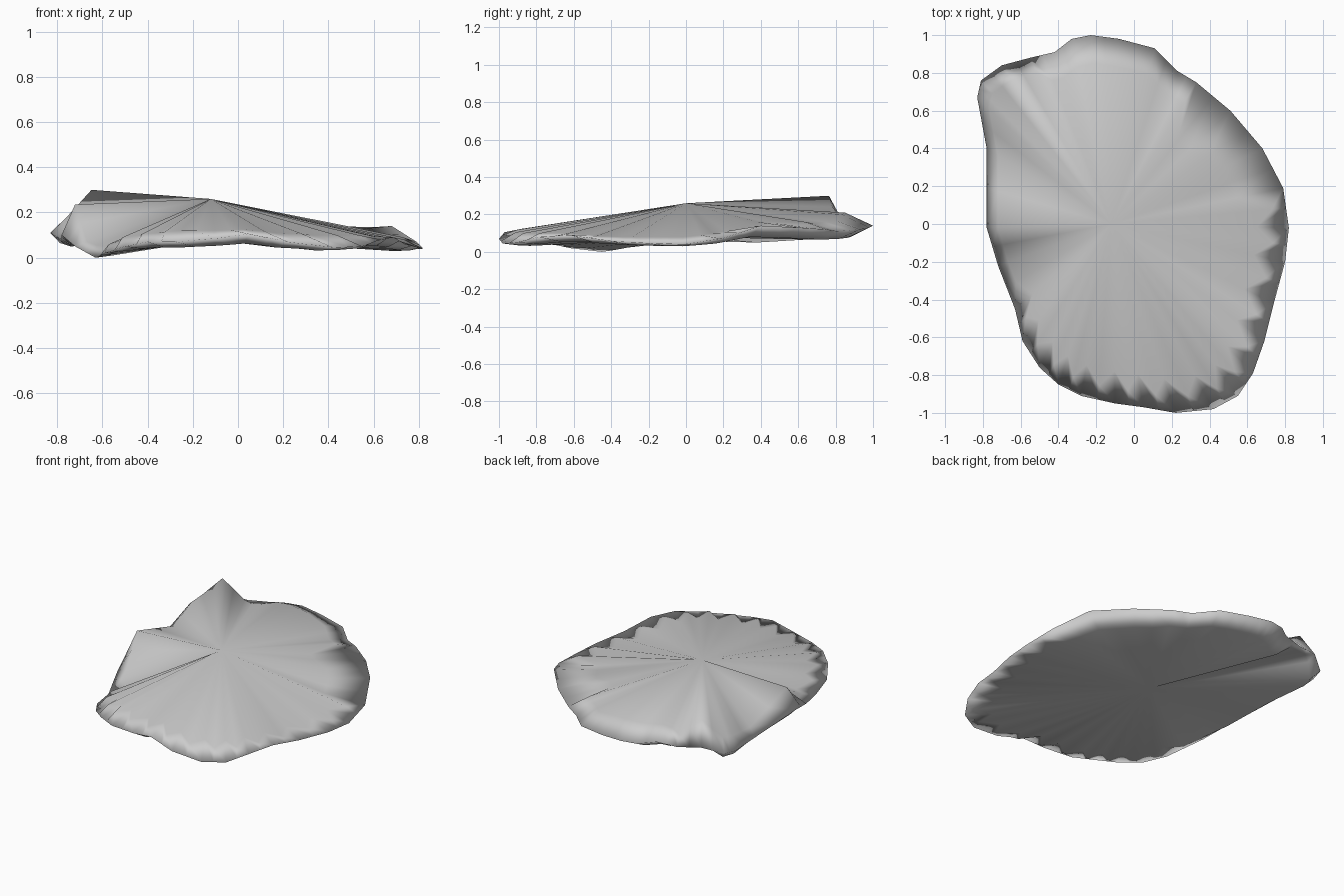
import bpy, bmesh
from mathutils import Vector

cube = bpy.data.objects.get("Cube")
if cube:
    bpy.data.objects.remove(cube, do_unlink=True)

# Material
stone = bpy.data.materials.new("stone_grey")
stone.use_nodes = True
grey = (0.6, 0.6, 0.6, 1)
stone.diffuse_color = grey
stone.node_tree.nodes["Principled BSDF"].inputs["Base Color"].default_value = grey

# Rim stations, counter-clockwise: x, y, rim height, upper ring height
RIM = [
    (.82, -.02, .04, .08), (.79, .19, .07, .1), (.68, .40, .14, .12),
    (.51, .60, .13, .16), (.33, .75, .12, .16), (.23, .81, .11, .15),
    (.11, .93, .12, .17), (-.08, .98, .13, .2), (-.23, 1, .14, .21),
    (-.33, .98, .14, .21), (-.42, .91, .15, .2), (-.55, .88, .14, .18),
    (-.70, .84, .16, .3), (-.81, .76, .12, .19), (-.83, .67, .11, .17),
    (-.78, .40, .08, .12), (-.78, -.02, .1, .235), (-.72, -.22, .05, .07),
    (-.63, -.45, 0, .04), (-.59, -.62, .02, .08), (-.5, -.76, .05, .1),
    (-.4, -.85, .07, .11), (-.28, -.91, .07, .12), (-.1, -.95, .085, .12),
    (.05, -.97, .105, .125), (.22, -1, .07, .11), (.42, -.98, .045, .1),
    (.55, -.91, .05, .1), (.63, -.79, .08, .1), (.69, -.62, .09, .09),
    (.74, -.42, .06, .08), (.8, -.2, .045, .08),
]
HUB = Vector((-.12, 0))


def ring_scale(i, between):
    """How far out the upper ring sits; the front edge is scalloped."""
    if i >= 18 or i == 0:
        return .92 if between else .82
    if i in (1, 2):
        return .72
    if i == 3:
        return .64
    if 11 <= i <= 17:
        return .91
    return .85


bm = bmesh.new()
top_hub = bm.verts.new((HUB.x, HUB.y, .26))
low_hub = bm.verts.new((HUB.x, HUB.y, .08))
upper, rim, lower = [], [], []
for i, a in enumerate(RIM):
    b = RIM[(i + 1) % len(RIM)]
    for between in (False, True):
        x, y, z, zt = [(p + q) / 2 if between else p for p, q in zip(a, b)]
        out = Vector((x, y)) - HUB
        f = ring_scale(i, between)
        u, l = HUB + out * f, HUB + out * max(.85, min(f + .03, .94))
        # The underside lifts beneath the raised corner
        zl = z + .01 if i in (11, 12) else z * .5 + .01
        upper.append(bm.verts.new((u.x, u.y, zt)))
        rim.append(bm.verts.new((x, y, z)))
        lower.append(bm.verts.new((l.x, l.y, zl)))

# Upper fan, sloping edge, undercut and lower fan
n = len(rim)
for i in range(n):
    j = (i + 1) % n
    bm.faces.new((top_hub, upper[i], upper[j]))
    bm.faces.new((upper[i], rim[i], rim[j], upper[j]))
    bm.faces.new((rim[i], lower[i], lower[j], rim[j]))
    bm.faces.new((low_hub, lower[j], lower[i]))
bmesh.ops.recalc_face_normals(bm, faces=bm.faces)

mesh = bpy.data.meshes.new("flat_stone")
bm.to_mesh(mesh)
bm.free()
mesh.materials.append(stone)
mesh.shade_smooth()
slab = bpy.data.objects.new("flat_stone", mesh)
bpy.context.collection.objects.link(slab)
